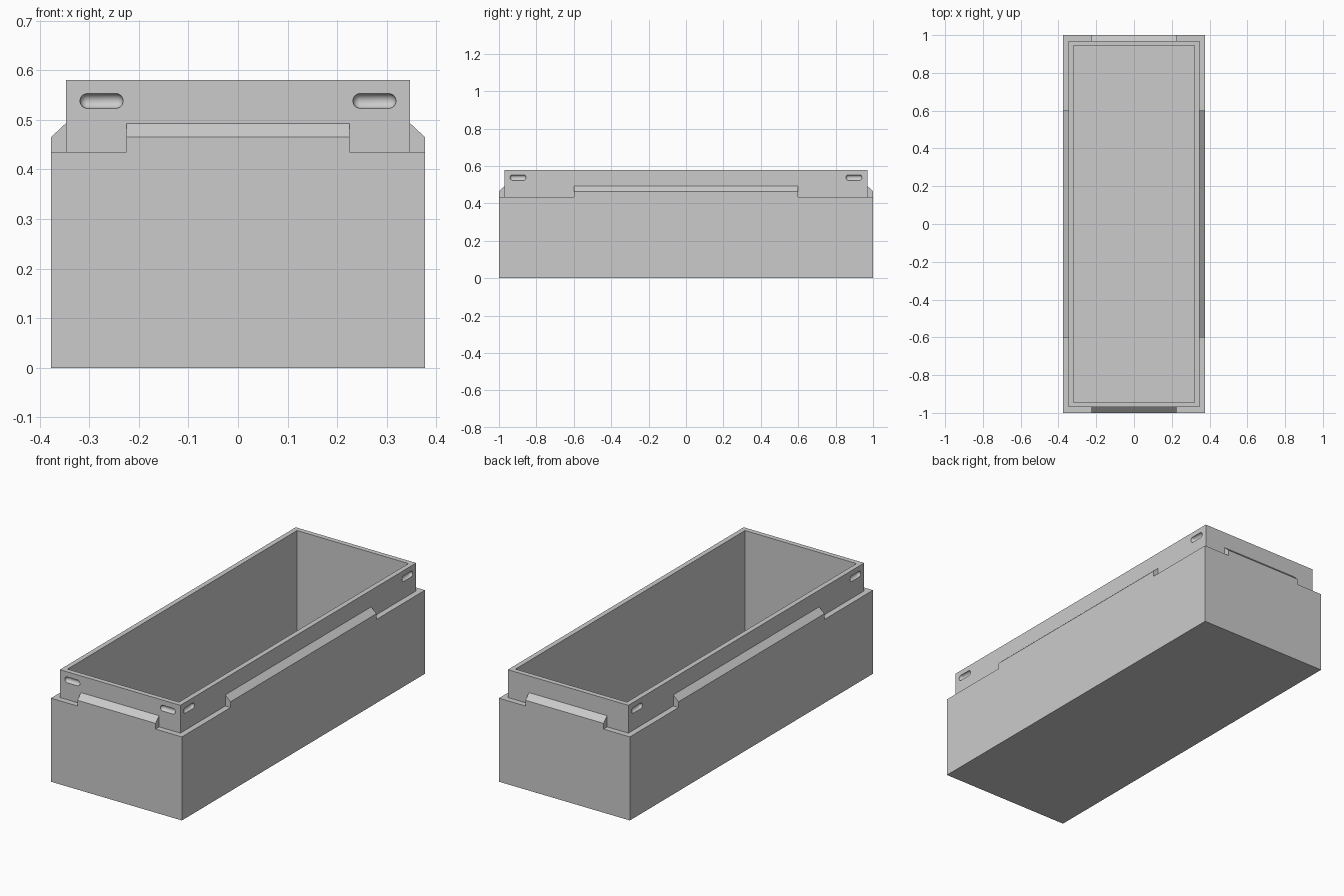
import bpy, bmesh
from math import pi
from mathutils import Matrix

cube = bpy.data.objects.get("Cube")
if cube:
    bpy.data.objects.remove(cube, do_unlink=True)

HX, HY = 0.377, 1.0          # outer half sizes
STEP, WALL = 0.03, 0.026     # ledge width, rim thickness
LEDGE, TOP, FLOOR = 0.435, 0.58, 0.04

grey = bpy.data.materials.new("plain_grey")
grey.use_nodes = True
colour = (0.6, 0.6, 0.6, 1)
grey.diffuse_color = colour
grey.node_tree.nodes["Principled BSDF"].inputs["Base Color"].default_value = colour


def make(name, bm):
    bmesh.ops.recalc_face_normals(bm, faces=bm.faces)
    mesh = bpy.data.meshes.new(name)
    bm.to_mesh(mesh)
    bm.free()
    mesh.materials.append(grey)
    obj = bpy.data.objects.new(name, mesh)
    bpy.context.collection.objects.link(obj)
    return obj


def skin(bm, loops):
    """Closed solid through a row of equal point loops."""
    rings = [[bm.verts.new(p) for p in loop] for loop in loops]
    for a, b in zip(rings, rings[1:]):
        for i in range(len(a)):
            j = (i + 1) % len(a)
            bm.faces.new((a[i], a[j], b[j], b[i]))
    bm.faces.new(rings[0])
    bm.faces.new(rings[-1])


def tray():
    """Open box with a stepped-in rim: rectangles from outside to inside."""
    bm = bmesh.new()
    levels = [(0, 0), (0, LEDGE), (STEP, LEDGE), (STEP, TOP),
              (STEP + WALL, TOP), (STEP + WALL, FLOOR)]
    skin(bm, [[(sx * (HX - inset), sy * (HY - inset), z)
               for sx, sy in ((-1, -1), (1, -1), (1, 1), (-1, 1))]
              for inset, z in levels])
    return make("tray", bm)


def tongue(name, half_len, outer, turn):
    """Chamfered block on the ledge, sunk slightly into the tray."""
    rim = outer - STEP
    profile = [(outer, LEDGE - 0.02), (outer, 0.465), (rim, 0.493),
               (rim - 0.01, 0.493), (rim - 0.01, LEDGE - 0.02)]
    bm = bmesh.new()
    skin(bm, [[(x, -d, z) for d, z in profile] for x in (-half_len, half_len)])
    bm.transform(turn)
    return make(name, bm)


def capsule(name, x, y, turn):
    """Sphere with its halves pulled apart, to carve one grip slot."""
    bm = bmesh.new()
    bmesh.ops.create_uvsphere(bm, u_segments=24, v_segments=15, radius=0.015,
                              matrix=Matrix.Rotation(pi / 2, 4, 'Y'))
    for v in bm.verts:
        v.co.x += 0.0285 if v.co.x > 0 else -0.0285
    bm.transform(turn @ Matrix.Translation((x, y, 0.538)))
    return make(name, bm)


def combine(target, tool, operation):
    mod = target.modifiers.new(operation.title(), 'BOOLEAN')
    mod.object, mod.operation, mod.solver = tool, operation, 'EXACT'
    bpy.context.view_layer.objects.active = target
    bpy.ops.object.modifier_apply(modifier=mod.name)
    bpy.data.objects.remove(tool, do_unlink=True)


body = tray()
sides = [("front", 0.225, HX, HY), ("left", 0.6, HY, HX),
         ("back", 0.225, HX, HY), ("right", 0.6, HY, HX)]
for quarter, (side, half_len, half_width, outer) in enumerate(sides):
    turn = Matrix.Rotation(quarter * pi / 2, 4, 'Z')
    combine(body, tongue(side + "_tongue", half_len, outer, turn), 'UNION')
    for end in (-1, 1):
        x = end * (half_width - 0.102)
        combine(body, capsule(side + "_slot_cutter", x, STEP - outer, turn), 'DIFFERENCE')

# merge coplanar leftovers and smooth only the slots
bm = bmesh.new()
bm.from_mesh(body.data)
bmesh.ops.remove_doubles(bm, verts=bm.verts, dist=0.00005)
bmesh.ops.dissolve_limit(bm, angle_limit=0.01, verts=bm.verts, edges=bm.edges)
bm.to_mesh(body.data)
bm.free()
bpy.ops.object.select_all(action='DESELECT')
body.select_set(True)
bpy.context.view_layer.objects.active = body
bpy.ops.object.shade_smooth_by_angle(angle=0.5)
